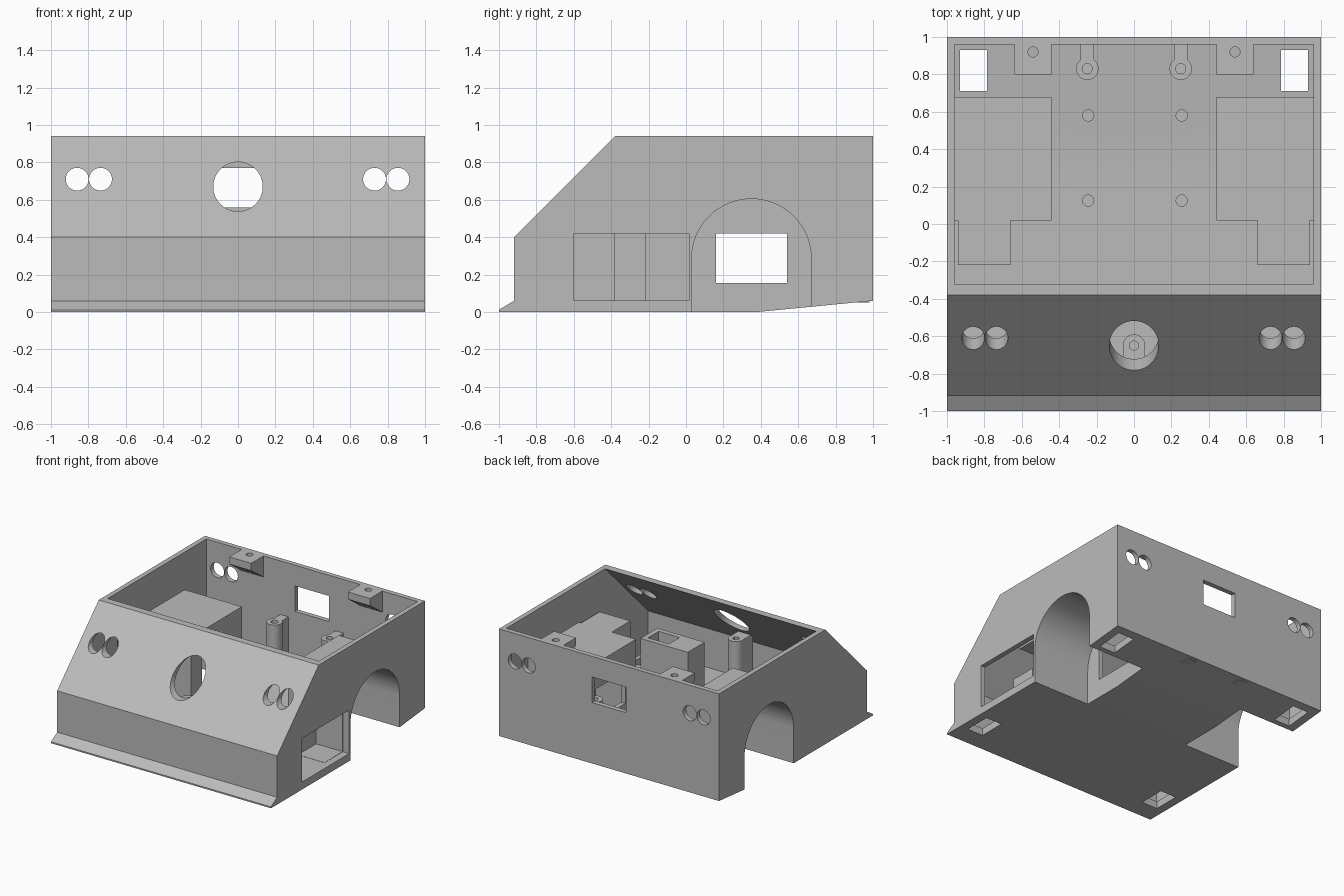
import bpy, bmesh, math
from mathutils import Matrix

if "Cube" in bpy.data.objects:
    bpy.data.objects.remove(bpy.data.objects["Cube"])

grey = bpy.data.materials.new("plain grey")
grey.diffuse_color = (0.5, 0.5, 0.5, 1)
grey.use_nodes = True
grey.node_tree.nodes["Principled BSDF"].inputs["Base Color"].default_value = grey.diffuse_color


def make(name, bm):
    bmesh.ops.recalc_face_normals(bm, faces=bm.faces[:])
    me = bpy.data.meshes.new(name)
    bm.to_mesh(me)
    bm.free()
    me.materials.append(grey)
    ob = bpy.data.objects.new(name, me)
    bpy.context.collection.objects.link(ob)
    return ob


def box(name, x0, x1, y0, y1, z0, z1):
    bm = bmesh.new()
    m = Matrix.Translation(((x0 + x1) / 2, (y0 + y1) / 2, (z0 + z1) / 2))
    m = m @ Matrix.Diagonal((abs(x1 - x0), y1 - y0, z1 - z0, 1))
    bmesh.ops.create_cube(bm, size=1, matrix=m)
    return make(name, bm)


def side_profile(name, pts, x0, x1):
    """Extrude a (y, z) outline along x."""
    bm = bmesh.new()
    f = bm.faces.new([bm.verts.new((x0, y, z)) for y, z in pts])
    r = bmesh.ops.extrude_face_region(bm, geom=[f])
    bmesh.ops.translate(bm, vec=(x1 - x0, 0, 0),
                        verts=[v for v in r["geom"] if isinstance(v, bmesh.types.BMVert)])
    return make(name, bm)


def cylinder(name, pos, r, length, along_y=False, n=40):
    bm = bmesh.new()
    m = Matrix.Translation(pos)
    if along_y:
        m = m @ Matrix.Rotation(math.pi / 2, 4, 'X')
    bmesh.ops.create_cone(bm, cap_ends=True, segments=n, radius1=r, radius2=r,
                          depth=length, matrix=m)
    return make(name, bm)


def combine(target, tool, op):
    tool.hide_render = True
    mod = target.modifiers.new("combine", 'BOOLEAN')
    mod.operation, mod.solver, mod.object = op, 'EXACT', tool
    bpy.context.view_layer.objects.active = target
    bpy.ops.object.modifier_apply(modifier=mod.name)
    bpy.data.objects.remove(tool)


def cut(target, tool):
    combine(target, tool, 'DIFFERENCE')


def add(target, tool):
    combine(target, tool, 'UNION')


# Open-topped body shell with sloped nose and front lip
body = side_profile("body_shell", [(-1, 0), (-1, .012), (-.92, .06), (-.92, .4), (-.38, .94),
                                   (1, .94), (1, .06), (.38, 0)], -1, 1)
cut(body, side_profile("cavity", [(-.88, .06), (-.88, .38), (-.32, .94), (-.32, 1.1),
                                  (.96, 1.1), (.96, .115), (.35, .06)], -.96, .96))

# Wheel housings, with their forward extensions
for s in (-1, 1):
    add(body, box("wheel_housing", s * .44, s * .98, .02, .68, .04, .63))
    add(body, box("housing_extension", s * .66, s * .94, -.22, .025, .04, .63))

# Wheel arches: round on top, open below
arch = [(.35 + .32 * math.cos(a), .285 + .32 * math.sin(a))
        for a in (math.pi * i / 32 for i in range(33))]
for s in (-1, 1):
    cut(body, side_profile("arch_cutter", arch + [(.03, -.2), (.67, -.2)], s * .48, s * 1.2))

# Axle opening through the inner housing walls
cut(body, box("axle_cutter", -.6, .6, .16, .54, .155, .42))

# Side bay opening on the right only
cut(body, box("bay_cutter", .7, 1.2, -.6, .015, .062, .42))

# Paired lamp holes, front and back
for x in (-.86, -.735, .73, .855):
    cut(body, cylinder("lamp_cutter", (x, 0, .71), .061, 3, True))

# Round nose opening and rear window
cut(body, cylinder("nose_cutter", (0, -.65, .67), .132, .6, True, 64))
cut(body, box("window_cutter", -.155, .155, .8, 1.2, .56, .77))

# Four rectangular holes in the floor
for s in (-1, 1):
    cut(body, box("rear_floor_cutter", s * .785, s * .93, .71, .93, -.1, .3))
    cut(body, box("front_floor_cutter", s * .785, s * .93, -.84, -.62, -.1, .2))

# Small screw holes in the floor
for x in (-.245, .255):
    for y in (.125, .58):
        cut(body, cylinder("screw_cutter", (x, y, .1), .03, .14, n=24))

# Screw posts joined to the back wall and to the nose
for x, y, w in ((-.25, .83, 1), (.25, .83, 1), (0, -.65, -1)):
    post = cylinder("screw_post", (x, y, .275), .06, .45)
    back = (y, .98) if w > 0 else (-.79, y)
    if w > 0:
        add(post, box("post_web", x - .037, x + .037, *back, .05, .5))
    else:
        add(post, box("post_web", x - .058, x + .058, *back, .05, .5))
    cut(post, cylinder("post_cutter", (x, y, .45), .027, .3, n=6 if w < 0 else 24))

# Wedge brackets at the rear rim
for s in (-1, 1):
    bracket = side_profile("rim_bracket", [(.8, .94), (.97, .94), (.97, .76), (.8, .88)],
                           s * .44, s * .64)
    cut(bracket, cylinder("bracket_cutter", (s * .54, .92, .9), .027, .3, n=24))

# Low component box behind the nose, with a recess in its top
unit = box("component_box", .25, .68, -.6, -.38, .05, .42)
cut(unit, box("recess_cutter", .45, .64, -.56, -.42, .25, .6))

# Smooth round walls, keep edges sharp
for ob in bpy.context.scene.objects:
    ob.select_set(True)
bpy.context.view_layer.objects.active = body
bpy.ops.object.shade_smooth_by_angle(angle=math.radians(30))
